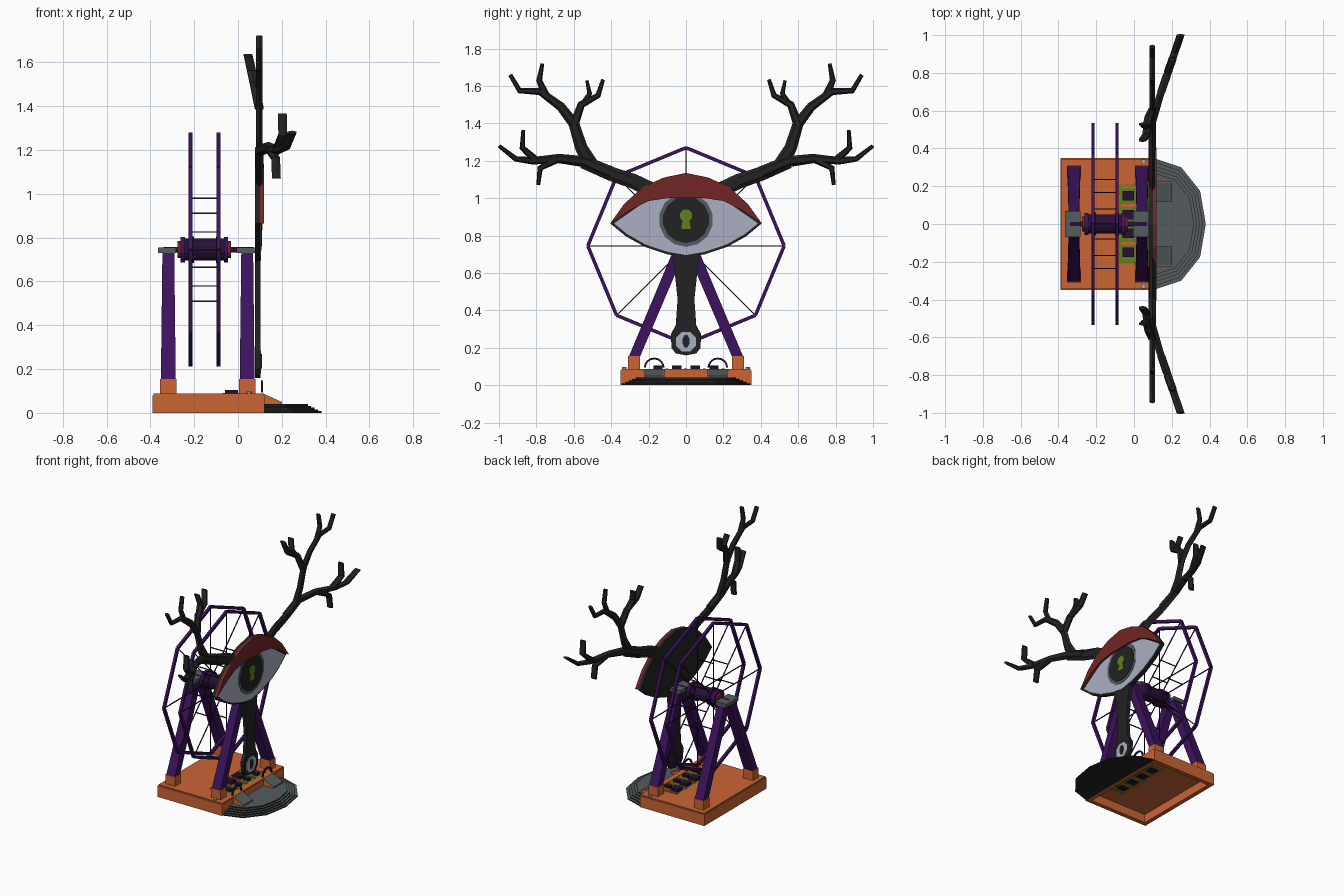
import bpy, bmesh
from math import sin, cos, pi, tau
from mathutils import Vector

cube = bpy.data.objects.get("Cube")
if cube:
    bpy.data.objects.remove(cube, do_unlink=True)


def material(name, r, g, b):
    m = bpy.data.materials.new(name)
    m.use_nodes = True
    m.diffuse_color = (r, g, b, 1)
    m.node_tree.nodes["Principled BSDF"].inputs["Base Color"].default_value = (r, g, b, 1)
    return m


ORANGE = material("orange wood", 0.6, 0.13, 0.035)
PURPLE = material("purple paint", 0.045, 0.006, 0.11)
DARK = material("dark purple", 0.02, 0.005, 0.04)
BLACK = material("charcoal", 0.016, 0.016, 0.016)
RED = material("dark red", 0.17, 0.018, 0.018)
PALE = material("pale blue grey", 0.4, 0.43, 0.54)
GREY = material("slate grey", 0.09, 0.105, 0.11)
GREEN = material("moss green", 0.12, 0.22, 0.01)


def finish(name, bm, *mats):
    bmesh.ops.recalc_face_normals(bm, faces=bm.faces)
    mesh = bpy.data.meshes.new(name)
    bm.to_mesh(mesh)
    bm.free()
    for m in mats:
        mesh.materials.append(m)
    ob = bpy.data.objects.new(name, mesh)
    bpy.context.collection.objects.link(ob)
    return ob


def loft(name, rings, *mats):
    """Closed solid through matching rings of points."""
    bm = bmesh.new()
    loops = [[bm.verts.new(p) for p in ring] for ring in rings]
    n = len(loops[0])
    for a, b in zip(loops, loops[1:]):
        for i in range(n):
            j = (i + 1) % n
            bm.faces.new((a[i], a[j], b[j], b[i]))
    bm.faces.new(loops[0])
    bm.faces.new(loops[-1])
    return finish(name, bm, *mats)


def box(name, x0, x1, y0, y1, z0, z1, mat):
    rings = [[(x0, y0, z), (x1, y0, z), (x1, y1, z), (x0, y1, z)] for z in (z0, z1)]
    return loft(name, rings, mat)


def plate(name, outline, x0, x1, mat):
    """Y-Z outline given thickness along x."""
    return loft(name, [[(x, y, z) for y, z in outline] for x in (x0, x1)], mat)


def circle(r, n, cz, turn=0.0):
    return [(r * sin(tau * (i + turn) / n), cz + r * cos(tau * (i + turn) / n)) for i in range(n)]


def mirrored(half):
    """Complete an outline whose first and last points sit on y = 0."""
    return half + [(-y, z) for y, z in reversed(half) if y > 0]


def rods(name, pairs, r, mat, sides=4):
    bm = bmesh.new()
    for a, b in pairs:
        a, b = Vector(a), Vector(b)
        d = (b - a).normalized()
        u = d.cross(Vector((1, 0, 0)))
        if u.length < 0.01:
            u = Vector((0, 1, 0))
        u.normalize()
        v = d.cross(u)
        off = [r * (u * cos(tau * (i + .5) / sides) + v * sin(tau * (i + .5) / sides)) for i in range(sides)]
        p, q = [bm.verts.new(a + o) for o in off], [bm.verts.new(b + o) for o in off]
        for i in range(sides):
            bm.faces.new((p[i], p[i - 1], q[i - 1], q[i]))
        bm.faces.new(p)
        bm.faces.new(q)
    return finish(name, bm, mat)


def branch(name, path, w0, w1, depth=0.015):
    """Tapered faceted limb with a flattened six-sided section."""
    pts = [Vector(p) for p in path]
    rings = []
    for i, p in enumerate(pts):
        d = pts[min(i + 1, len(pts) - 1)] - pts[max(i - 1, 0)]
        side = Vector((0, -d.z, d.y)).normalized() * (w0 + (w1 - w0) * i / (len(pts) - 1))
        out = Vector((depth, 0, 0))
        rings.append([p + side, p + side * .5 + out, p - side * .5 + out,
                      p - side, p - side * .5 - out, p + side * .5 - out])
    loft(name, rings, BLACK)


# Hollow base: rim walls and deck around the board opening
box("base_back_wall", -0.39, -0.36, -0.35, 0.35, 0, 0.08, ORANGE)
box("base_front_wall", 0.09, 0.12, -0.35, 0.35, 0, 0.08, ORANGE)
box("deck_back", -0.385, -0.08, -0.345, 0.345, 0.06, 0.088, ORANGE)
box("deck_front", 0.08, 0.118, -0.345, 0.345, 0.06, 0.088, ORANGE)
for s in (-1, 1):
    box("base_side_wall", -0.39, 0.12, s * 0.32, s * 0.35, 0, 0.08, ORANGE)
    box("deck_side", -0.08, 0.08, s * 0.21, s * 0.345, 0.06, 0.088, ORANGE)
    rods("deck_bolt", [((0.05, s * 0.33, 0.08), (0.05, s * 0.33, 0.097))], 0.012, PALE, 8)

# Circuit board with chips and cut-outs
box("board", -0.08, 0.08, -0.21, 0.21, 0.065, 0.085, GREEN)
for y in (-0.15, -0.05, 0.05, 0.15):
    box("chip", -0.06, 0.0, y - 0.025, y + 0.025, 0.06, 0.105, DARK)
    box("board_bar", -0.07, 0.07, y + 0.04, y + 0.055, 0.062, 0.09, ORANGE)
    box("small_chip", 0.02, 0.06, y - 0.02, y + 0.01, 0.06, 0.1, DARK)

# Stepped half-round apron
half = [(0.38, 0.0), (0.35, 0.175), (0.25, 0.3), (0.1, 0.35)]
outline = [(x, -y) for x, y in reversed(half)] + half[1:]
STEPS = 5
for i in range(STEPS):
    k = 1 - 0.055 * i
    rings = [[(0.1 + (x - 0.1) * k, y * k, z) for x, y in outline]
             for z in (i * 0.008, (i + 1) * 0.008)]
    step = loft("apron_step", rings, BLACK, GREY)
    for f in step.data.polygons:
        f.material_index = int(f.normal.z > 0.9)

# Small ramps with cable arches
for s in (-1, 1):
    y0, y1 = s * 0.17 - 0.05, s * 0.17 + 0.05
    for name, a, b, drop, mat in (("ramp", y0, y1, 0, GREY), ("ramp_edge", y0 - .004, y0, .001, ORANGE),
                                  ("ramp_edge", y1, y1 + .004, .001, ORANGE)):
        loft(name, [[(0.115, y, 0.03), (0.115, y, 0.088 - drop), (0.2, y, 0.05 - drop), (0.2, y, 0.03)]
                    for y in (a, b)], mat)
    arch = [(0.11, s * 0.17 + 0.05 * cos(pi * i / 8), 0.095 + 0.048 * sin(pi * i / 8)) for i in range(9)]
    rods("cable_arch", list(zip(arch, arch[1:])), 0.007, DARK)

# Two A-frames with feet and caps
for cx in (-0.318, 0.042):
    for s in (-1, 1):
        box("leg_foot", cx - 0.038, cx + 0.038, s * 0.245, s * 0.31, 0.08, 0.155, ORANGE)
        rings = []
        for y, z, hx, hy in ((0.277, 0.15, 0.034, 0.03), (0.03, 0.735, 0.027, 0.032)):
            rings.append([(cx + a * hx, s * y + b * hy, z) for a, b in ((-1, -1), (1, -1), (1, 1), (-1, 1))])
        loft("frame_leg", rings, PURPLE)
    box("frame_cap", cx - 0.048, cx + 0.035, -0.07, 0.07, 0.73, 0.755, GREY)

# Wheel: axle, hub, two octagon rims, spokes and crossbars
CZ = 0.745
WHEELS = (-0.217, -0.09)
rods("axle", [((-0.34, 0, CZ), (0.07, 0, CZ))], 0.013, PURPLE, 8)
rods("hub", [((-0.25, 0, CZ), (-0.055, 0, CZ))], 0.052, DARK, 12)
for x0, x1, r, mat in ((-0.262, -0.242, .06, PURPLE), (-0.065, -0.045, .06, PURPLE),
                       (-0.225, -0.2, .062, DARK), (-0.1, -0.08, .062, DARK),
                       (-0.275, -0.262, .04, RED), (-0.045, -0.032, .04, RED)):
    rods("hub_flange", [((x0, 0, CZ), (x1, 0, CZ))], r, mat, 12)
for wx in WHEELS:
    rim = [(wx, y, z) for y, z in circle(0.525, 8, CZ)]
    rods("wheel_rim", [(rim[i - 1], rim[i]) for i in range(8)], 0.013, PURPLE)
    rods("wheel_spokes", [((wx, 0, CZ), p) for p in rim], 0.004, DARK)
bars = circle(0.235, 8, CZ) + circle(0.113, 4, CZ, 0.5)
rods("wheel_crossbars", [((WHEELS[0], y, z), (WHEELS[1], y, z)) for y, z in bars], 0.004, DARK)

# Eye: backing, white, lid, iris and keyhole pupil
lid_top = [(0, 1.135), (0.12, 1.11), (0.23, 1.06), (0.33, 0.97), (0.405, 0.865)]
lid_low = [(0.3, 0.935), (0.2, 0.985), (0.1, 1.0), (0, 1.0)]
lower = [(0.32, 0.795), (0.22, 0.74), (0.1, 0.7), (0, 0.683)]
plate("eye_backing", mirrored(lid_top + lower), 0.077, 0.1, BLACK)
plate("eye_white", mirrored([(0, 1.02), (0.2, 0.995), (0.385, 0.865), (0.315, 0.808),
                             (0.218, 0.753), (0.1, 0.713), (0, 0.696)]), 0.099, 0.104, PALE)
plate("upper_lid", mirrored(lid_top + lid_low), 0.099, 0.119, RED)
plate("iris_rim", circle(0.145, 14, 0.885), 0.1, 0.107, GREY)
plate("iris", circle(0.125, 14, 0.885), 0.104, 0.11, BLACK)
plate("pupil_round", circle(0.034, 10, 0.907), 0.108, 0.113, GREEN)
plate("pupil_slot", mirrored([(0, 0.9), (0.014, 0.9), (0.026, 0.835), (0, 0.835)]), 0.108, 0.1125, GREEN)

# Stem with keyhole bulb
stem = [(0, 0.72), (0.075, 0.71), (0.06, 0.6), (0.045, 0.46), (0.055, 0.32), (0.08, 0.275),
        (0.078, 0.2), (0.055, 0.17), (0, 0.16)]
plate("stem", mirrored(stem), 0.077, 0.102, BLACK)
plate("bulb_plate", circle(0.057, 8, 0.233, 0.5), 0.1, 0.106, PALE)
plate("bulb_slot", [(y * 0.55, 0.235 + z) for y, z in circle(0.036, 8, 0, 0.5)], 0.104, 0.109, BLACK)

# Antlers: main limbs lie flat, lower fork sweeps forward, inner fork back
FLAT = 0.097
def forward(y): return FLAT + max(0, y - 0.56) * 0.34
def backward(z): return FLAT - max(0, z - 1.4) * 0.22

for s in (-1, 1):
    def limb(name, pts, w0, w1, kind=""):
        path = [(forward(y) if kind == "f" else backward(z) if kind == "b" else FLAT, s * y, z) for y, z in pts]
        branch(name, path, w0, w1, 0.014 if not kind else 0.02)
    limb("antler_root", [(0.18, 1.04), (0.28, 1.09), (0.4, 1.13), (0.55, 1.195)], 0.042, 0.036)
    limb("antler_lower", [(0.4, 1.135), (0.54, 1.195), (0.68, 1.212), (0.82, 1.2), (0.91, 1.21), (1.0, 1.28)],
         0.035, 0.01, "f")
    limb("antler_lower_spur", [(0.7, 1.205), (0.78, 1.16), (0.79, 1.07)], 0.022, 0.01, "f")
    limb("antler_lower_tine", [(0.8, 1.2), (0.875, 1.27), (0.87, 1.365)], 0.022, 0.01, "f")
    limb("antler_upper", [(0.5, 1.17), (0.56, 1.27), (0.6, 1.4), (0.67, 1.49), (0.78, 1.57), (0.89, 1.575),
                          (0.94, 1.66)], 0.038, 0.011)
    limb("antler_upper_tine", [(0.75, 1.55), (0.785, 1.63), (0.768, 1.72)], 0.022, 0.01)
    limb("antler_inner", [(0.6, 1.39), (0.56, 1.5), (0.47, 1.55), (0.443, 1.635)], 0.026, 0.01, "b")
    limb("antler_inner_tine", [(0.55, 1.5), (0.515, 1.56), (0.53, 1.63)], 0.018, 0.008, "b")
